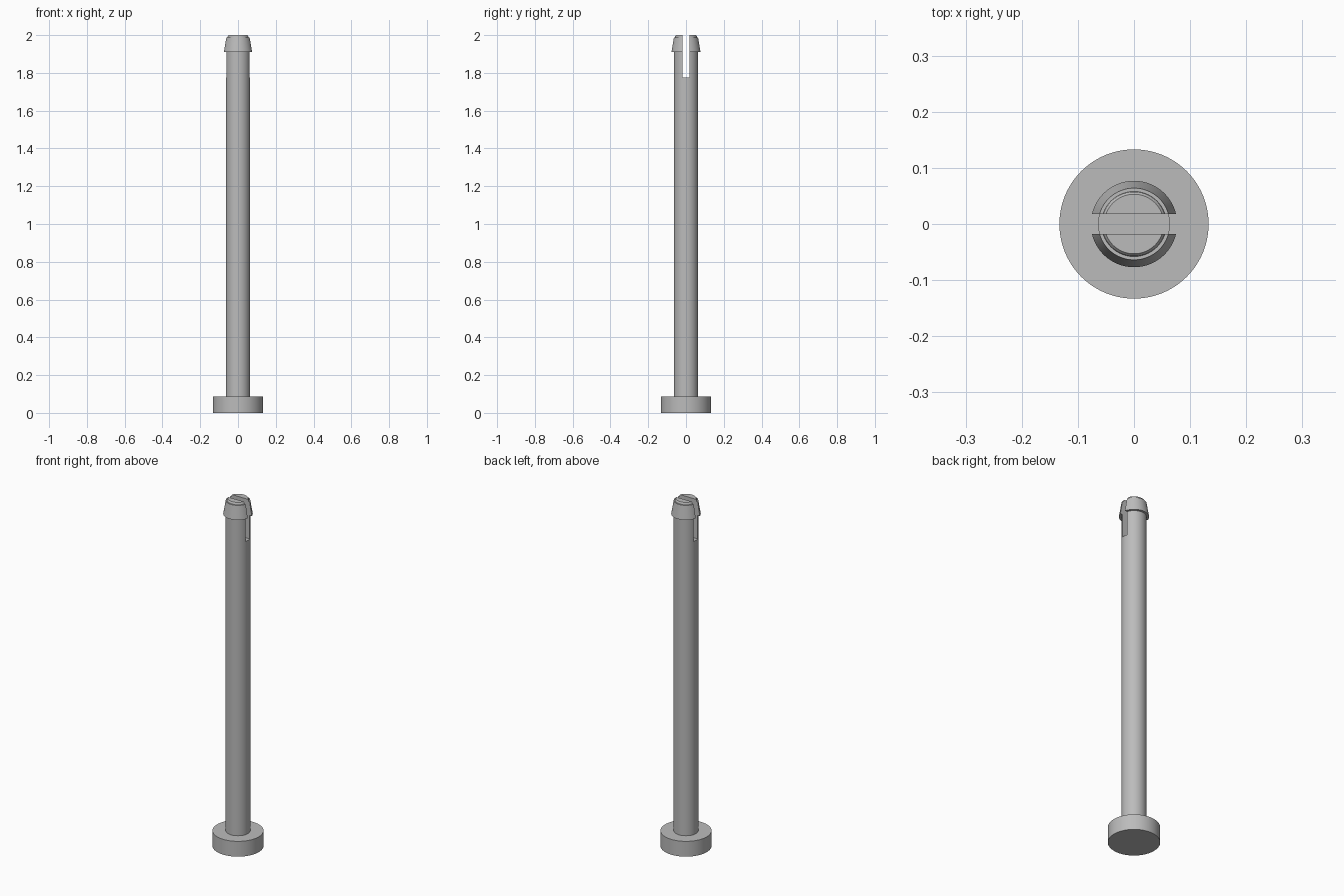
import bpy
import bmesh
import math

cube = bpy.data.objects.get("Cube")
if cube:
    bpy.data.objects.remove(cube, do_unlink=True)

SIDES = 96

grey = bpy.data.materials.new("plain grey")
grey.use_nodes = True
grey.diffuse_color = (0.5, 0.5, 0.5, 1)
grey.node_tree.nodes["Principled BSDF"].inputs["Base Color"].default_value = (0.5, 0.5, 0.5, 1)


def finish(bm, name):
    bmesh.ops.recalc_face_normals(bm, faces=bm.faces)
    mesh = bpy.data.meshes.new(name)
    bm.to_mesh(mesh)
    bm.free()
    mesh.materials.append(grey)
    obj = bpy.data.objects.new(name, mesh)
    bpy.context.collection.objects.link(obj)
    return obj


def lathe(name, profile):
    """Turn a (radius, height) profile into a closed solid."""
    bm = bmesh.new()
    rings = []
    for r, z in profile:
        angles = [math.tau * i / SIDES for i in range(SIDES)]
        rings.append([bm.verts.new((r * math.cos(a), r * math.sin(a), z)) for a in angles])
    for low, high in zip(rings, rings[1:]):
        for i in range(SIDES):
            j = (i + 1) % SIDES
            bm.faces.new((low[i], low[j], high[j], high[i]))
    bm.faces.new(rings[0])
    bm.faces.new(rings[-1])
    return finish(bm, name)


def smooth(obj):
    bpy.ops.object.select_all(action="DESELECT")
    obj.select_set(True)
    bpy.context.view_layer.objects.active = obj
    bpy.ops.object.shade_smooth_by_angle(angle=math.radians(25))


# Flat round head at the base
head = lathe("head", [(0.133, 0), (0.133, 0.088)])

# Long shaft ending in a tapered snap barb and a small rounded tip
shaft = lathe("shaft_with_barb", [
    (0.064, 0.08), (0.064, 1.91), (0.077, 1.91), (0.064, 1.988),
    (0.058, 1.988), (0.057, 1.995), (0.053, 2.0)])

# Slot that splits the tip into two prongs
bm = bmesh.new()
bmesh.ops.create_cube(bm, size=1)
bmesh.ops.scale(bm, vec=(0.4, 0.036, 0.4), verts=bm.verts)
bmesh.ops.translate(bm, vec=(0, 0, 1.775 + 0.2), verts=bm.verts)
cutter = finish(bm, "slot_cutter")
cutter.hide_render = True

cut = shaft.modifiers.new("slot", "BOOLEAN")
cut.operation = "DIFFERENCE"
cut.solver = "EXACT"
cut.object = cutter
bpy.context.view_layer.objects.active = shaft
bpy.ops.object.modifier_apply(modifier=cut.name)
bpy.data.objects.remove(cutter, do_unlink=True)

for part in (head, shaft):
    smooth(part)
